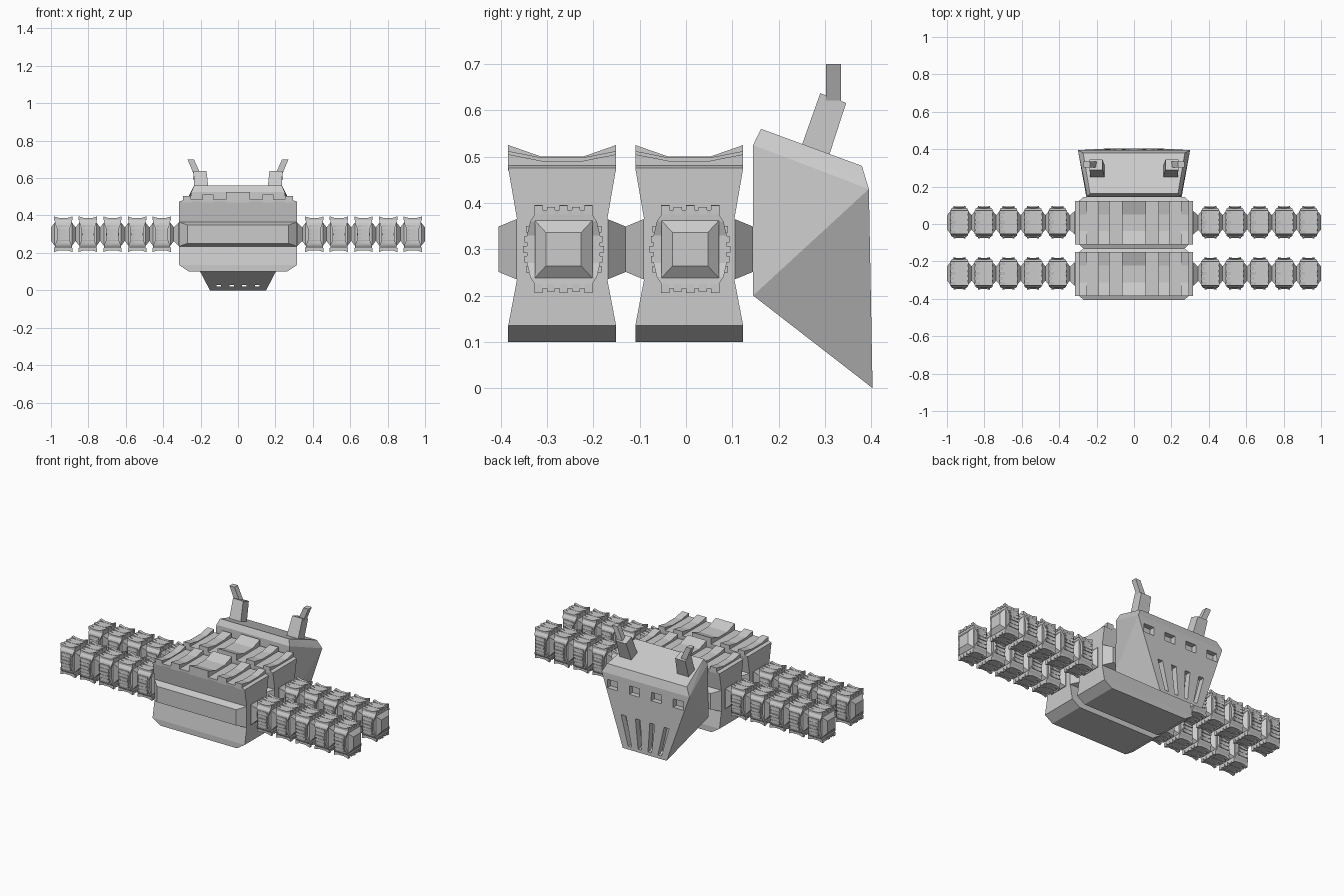
import bpy, bmesh

if "Cube" in bpy.data.objects:
    bpy.data.objects.remove(bpy.data.objects["Cube"])

grey = bpy.data.materials.new("plain_grey")
grey.diffuse_color = (0.6, 0.6, 0.6, 1)
grey.use_nodes = True
grey.node_tree.nodes["Principled BSDF"].inputs["Base Color"].default_value = grey.diffuse_color


def place(u, v, t, axis):
    return {'x': (t, u, v), 'y': (u, t, v), 'z': (u, v, t)}[axis]


def loft(bm, rings, axis='z', c=(0, 0, 0)):
    """Rectangular rings (t, half_u, half_v) skinned along an axis."""
    loops = []
    for t, hu, hv in rings:
        loop = []
        for su, sv in ((-1, -1), (1, -1), (1, 1), (-1, 1)):
            p = place(su * hu, sv * hv, t, axis)
            loop.append(bm.verts.new([p[i] + c[i] for i in range(3)]))
        loops.append(loop)
    for a, b in zip(loops, loops[1:]):
        for i in range(4):
            j = (i + 1) % 4
            bm.faces.new((a[i], a[j], b[j], b[i]))
    bm.faces.new(loops[0])
    bm.faces.new(loops[-1])


def prism(bm, profile, t0, t1, axis):
    """Closed (u, v) profile extruded along an axis."""
    a = [bm.verts.new(place(u, v, t0, axis)) for u, v in profile]
    b = [bm.verts.new(place(u, v, t1, axis)) for u, v in profile]
    n = len(a)
    for i in range(n):
        bm.faces.new((a[i], a[(i + 1) % n], b[(i + 1) % n], b[i]))
    bm.faces.new(a)
    bm.faces.new(b)


def hull(bm, pts):
    vs = [bm.verts.new(p) for p in pts]
    bmesh.ops.convex_hull(bm, input=vs)


def finish(bm, name, tidy=False):
    if tidy:
        bmesh.ops.dissolve_limit(bm, angle_limit=0.01, verts=bm.verts[:], edges=bm.edges[:])
    bmesh.ops.recalc_face_normals(bm, faces=bm.faces[:])
    me = bpy.data.meshes.new(name)
    bm.to_mesh(me)
    bm.free()
    me.materials.append(grey)
    return add(name, me)


def add(name, me, loc=(0, 0, 0)):
    ob = bpy.data.objects.new(name, me)
    ob.location = loc
    bpy.context.collection.objects.link(ob)
    return ob


def saddle(half, edge, dip, flat, base):
    """Profile of a ridge that dips in the middle."""
    return [(-half, base), (-half, edge), (-flat, edge - dip),
            (flat, edge - dip), (half, edge), (half, base)]


# Body segment: waisted block, ridged back, end couplings, arm sockets
bm = bmesh.new()
loft(bm, [(.10, .262, .1165), (.135, .315, .1165), (.235, .315, .0975),
          (.365, .315, .0975), (.475, .315, .1165), (.486, .28, .1165)])
prism(bm, saddle(.1165, .525, .025, .045, .47), -.065, .065, 'x')
for s in (-1, 1):
    for x0, x1, edge in ((.13, .19, .512), (.25, .295, .505)):
        prism(bm, saddle(.1165, edge, .014, .045, .47), s * x0, s * x1, 'x')
    loft(bm, [(s * .09, .315, .065), (s * .0985, .315, .065), (s * .1375, .27, .049)],
         'y', (0, 0, .30))
    loft(bm, [(s * .30, .062, .062), (s * .318, .062, .062), (s * .344, .038, .036)],
         'x', (0, 0, .30))
front = finish(bm, "front_body_segment")
front.location.y = -.2675
add("rear_body_segment", front.data, (0, .007, 0))

# Arm link: waisted block with toothed plates on four sides and couplings
bm = bmesh.new()
loft(bm, [(-.085, .047, .056), (-.06, .045, .072), (-.03, .034, .079),
          (.03, .034, .079), (.06, .045, .072), (.085, .047, .056)])
for s in (-1, 1):
    for i in range(5):
        c = (i - 2) * .027
        edge = .095 if i % 2 == 0 else .091
        top = [(u, s * v) for u, v in saddle(.049, edge, .009, .02, .075)]
        prism(bm, top, c - .009, c + .009, 'y')
        side = [(u, s * v) for u, v in saddle(.032, .0875 - abs(i - 2) * .003, .004, .014, .066)]
        prism(bm, side, c * .8 - .007, c * .8 + .007, 'z')
    loft(bm, [(s * .02, .062, .062), (s * .046, .062, .062), (s * .066, .038, .036)], 'x')
link = finish(bm, "arm_link").data
bpy.data.objects.remove(bpy.data.objects["arm_link"])
for row, y in (("front", -.2645), ("rear", .009)):
    for side, s in (("left", -1), ("right", 1)):
        for i in range(5):
            add(f"{row}_{side}_arm_link_{i + 1}", link, (s * (.408 + .1315 * i), y, .30))

# Head: wedge with a bevelled sloping crown
bm = bmesh.new()
hull(bm, [(s * x, y, z) for s in (-1, 1) for x, y, z in (
    (.25, .145, .525), (.255, .145, .20), (.30, .395, .43), (.15, .403, 0),
    (.235, .162, .56), (.272, .38, .48))])
head = finish(bm, "head", True)

# Eye windows and mouth slots cut into the face
bm = bmesh.new()
for x in (-.225, -.075, .075, .225):
    loft(bm, [(.365, .035, .026), (.45, .035, .026)], 'y', (x, 0, .365))
for k in (-1.5, -.5, .5, 1.5):
    hull(bm, [(k * cx + s * w, y, z) for s in (-1, 1) for y in (.365, .45)
              for cx, w, z in ((.068, .012, .02), (.098, .017, .20))])
cutter = finish(bm, "face_cutter", True)
cutter.hide_render = True
mod = head.modifiers.new("cut", 'BOOLEAN')
mod.operation = 'DIFFERENCE'
mod.solver = 'EXACT'
mod.object = cutter
dg = bpy.context.evaluated_depsgraph_get()
cut_mesh = bpy.data.meshes.new_from_object(head.evaluated_get(dg))
head.modifiers.clear()
head.data = cut_mesh
bpy.data.objects.remove(cutter)

# Horns: thick leaning base and a thin outward tip
for side, s in (("left", -1), ("right", 1)):
    bm = bmesh.new()
    hull(bm, [(s * x, y, z) for x in (.155, .235) for y, z in
              ((.245, .51), (.305, .49))]
         + [(s * x, y, z) for x in (.168, .237) for y, z in ((.29, .637), (.346, .616))])
    hull(bm, [(s * x, y, z) for y, dz in ((.302, .01), (.335, 0)) for x, z in
              ((.19, .60), (.228, .60), (.236, .70), (.27, .70))])
    finish(bm, f"{side}_horn", True)
